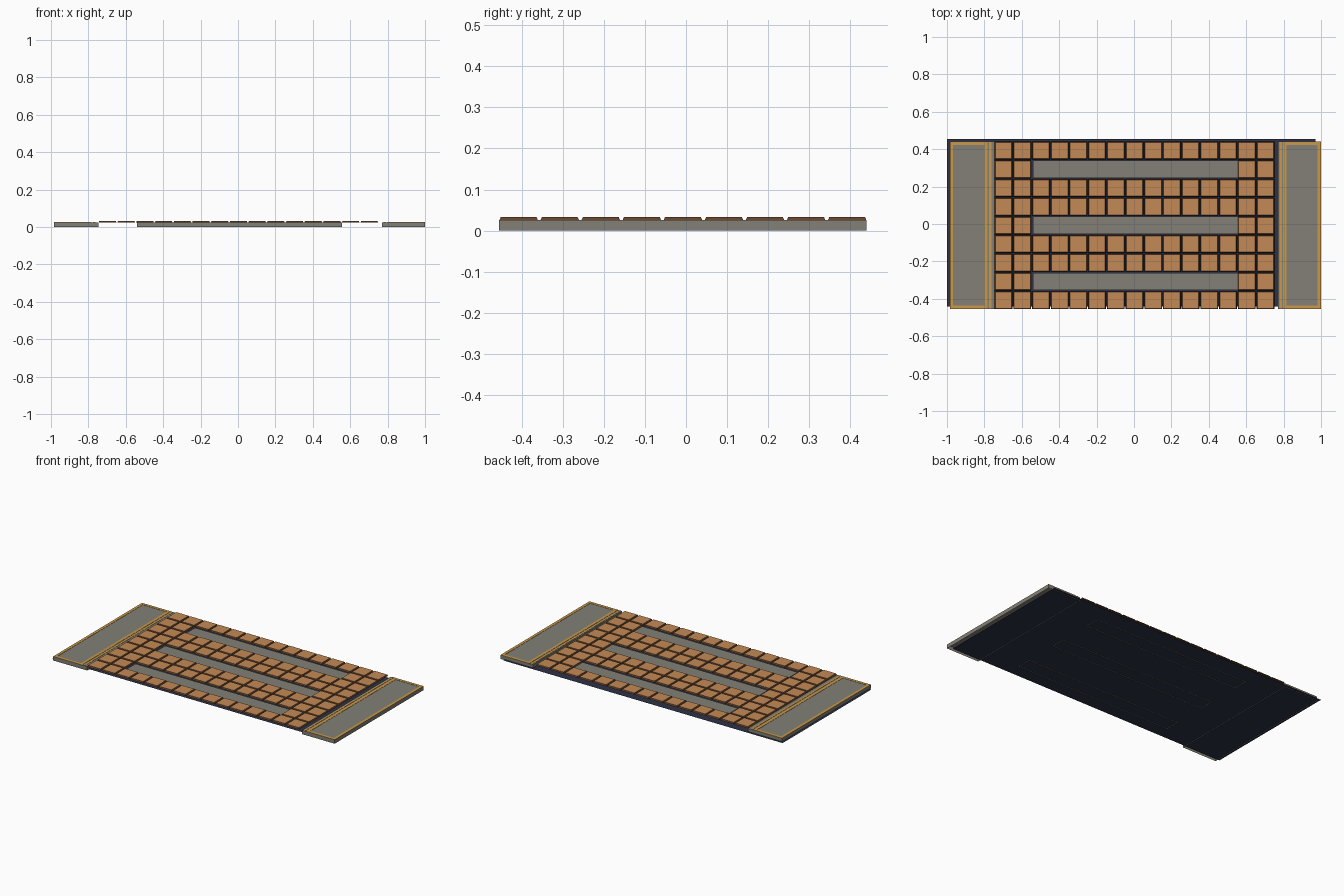
import bpy, bmesh

if "Cube" in bpy.data.objects:
    bpy.data.objects.remove(bpy.data.objects["Cube"])


def material(name, rgb):
    lin = [((c / 255 + 0.055) / 1.055) ** 2.4 for c in rgb]
    m = bpy.data.materials.new(name)
    m.diffuse_color = (*lin, 1)
    m.use_nodes = True
    m.node_tree.nodes["Principled BSDF"].inputs["Base Color"].default_value = m.diffuse_color
    return m


GREY = material("stone grey", (130, 128, 118))
GOLD = material("gold trim", (202, 152, 72))
TAN = material("tile tan", (196, 138, 86))
BROWN = material("tile edge brown", (98, 66, 42))
NAVY = material("dark navy", (46, 50, 72))


def add_box(bm, x0, x1, y0, y1, z0, z1, taper=0.0, bottom=True, side_mat=0):
    """Box with optional narrower top and optional open underside."""
    lo = [bm.verts.new((x, y, z0)) for x, y in
          ((x0, y0), (x1, y0), (x1, y1), (x0, y1))]
    t = taper
    hi = [bm.verts.new((x, y, z1)) for x, y in
          ((x0 + t, y0 + t), (x1 - t, y0 + t), (x1 - t, y1 - t), (x0 + t, y1 - t))]
    bm.faces.new(hi)
    for i in range(4):
        j = (i + 1) % 4
        bm.faces.new((lo[i], lo[j], hi[j], hi[i])).material_index = side_mat
    if bottom:
        bm.faces.new(lo[::-1]).material_index = side_mat


def finish(bm, name, *mats):
    me = bpy.data.meshes.new(name)
    bm.to_mesh(me)
    bm.free()
    for m in mats:
        me.materials.append(m)
    ob = bpy.data.objects.new(name, me)
    bpy.context.collection.objects.link(ob)
    return ob


Y0, Y1 = -0.455, 0.44
TOP = 0.024

# dark backing sheet, slightly shifted to the back left
bm = bmesh.new()
bm.faces.new([bm.verts.new((x, y, 0.004)) for x, y in
              ((-1, -0.44), (0.97, -0.44), (0.97, 0.455), (-1, 0.455))])
finish(bm, "backing_sheet", NAVY)

# end slabs, open underneath
for name, a, b in (("left_slab", -0.985, -0.745), ("right_slab", 0.77, 1.0)):
    bm = bmesh.new()
    add_box(bm, a, b, Y0, Y1, 0, TOP, bottom=False)
    finish(bm, name, GREY)

# gold border on each slab plus one extra inner stripe
W = 0.018
for name, a, b, s0, s1 in (("left_trim", -0.985, -0.782, -0.775, -0.763),
                           ("right_trim", 0.797, 1.0, 0.778, 0.79)):
    bm = bmesh.new()
    for r in ((a, b, Y0, Y0 + W), (a, b, Y1 - W, Y1),
              (a, a + W, Y0 + W, Y1 - W), (b - W, b, Y0 + W, Y1 - W),
              (s0, s1, Y0, Y1)):
        add_box(bm, *r, TOP, TOP + 0.0015, bottom=False)
    finish(bm, name, GOLD)

# three long inlaid strips, open underneath
X_START, PITCH = -0.745, 0.1
strip_rows = (1, 4, 7)
for n, r in enumerate(strip_rows):
    y = Y0 + r * PITCH
    bm = bmesh.new()
    add_box(bm, -0.54, 0.555, y + 0.002, y + 0.094, 0, TOP, bottom=False)
    finish(bm, f"inlay_strip_{n + 1}", GREY)

# paving tiles around the strips
bm = bmesh.new()
for r in range(9):
    for c in range(15):
        if r in strip_rows and 2 <= c <= 12:
            continue
        x, y = X_START + c * PITCH, Y0 + r * PITCH
        add_box(bm, x, x + 0.095, y, y + 0.095, TOP, 0.033,
                taper=0.004, side_mat=1)
finish(bm, "paving_tiles", TAN, BROWN)
